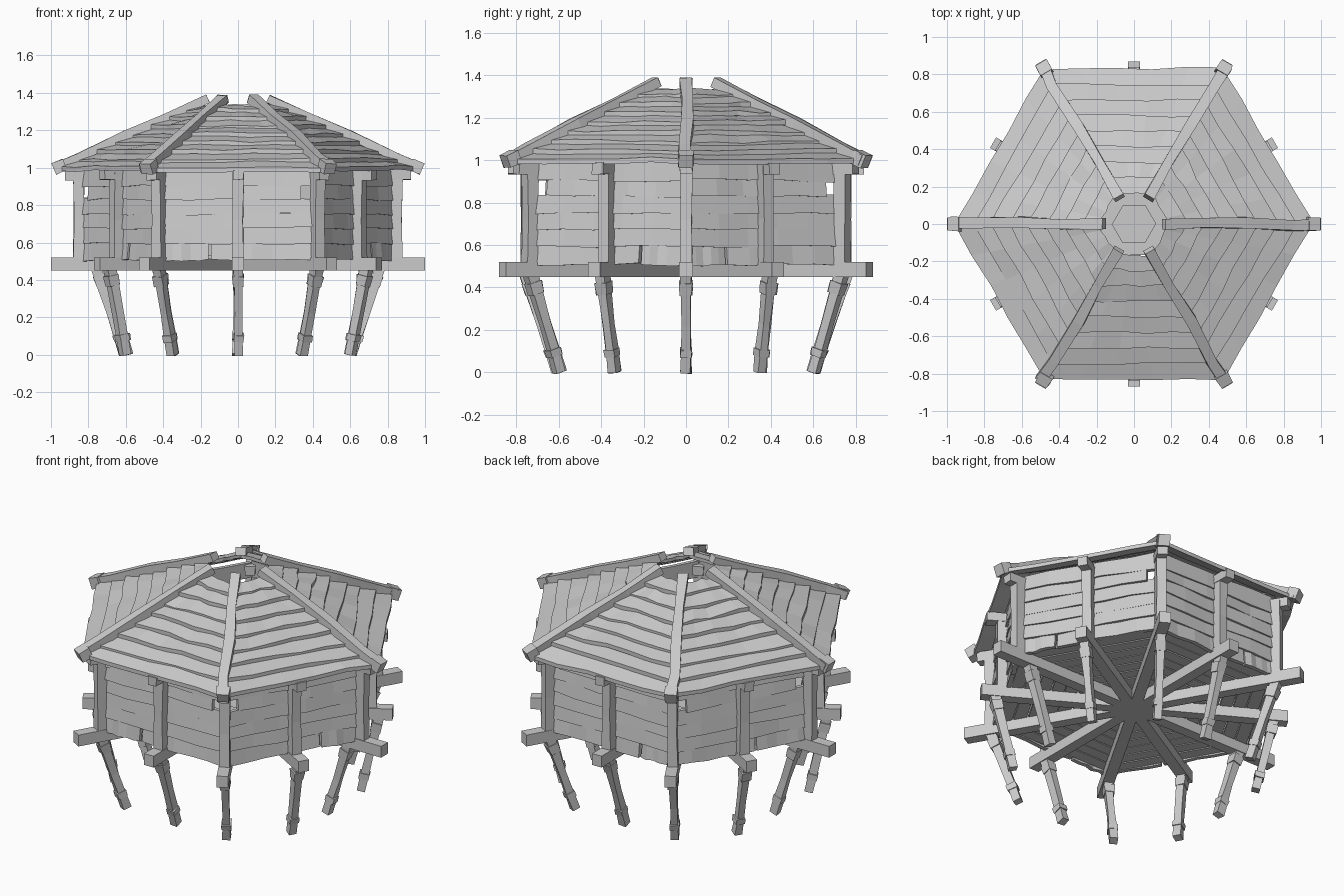
import bpy, bmesh, math, random
from mathutils import Vector

if "Cube" in bpy.data.objects:
    bpy.data.objects.remove(bpy.data.objects["Cube"])

random.seed(4)
SIDES = 6


def jit(a):
    return random.uniform(-a, a)


def polar(r, deg, z):
    a = math.radians(deg)
    return Vector((r * math.cos(a), r * math.sin(a), z))


def loft(bm, rings):
    """Bridge four-point rings into a closed faceted solid."""
    vs = [[bm.verts.new(p) for p in ring] for ring in rings]
    for a, b in zip(vs, vs[1:]):
        for i in range(4):
            j = (i + 1) % 4
            bm.faces.new((a[i], a[j], b[j], b[i]))
    bm.faces.new(vs[0][::-1])
    bm.faces.new(vs[-1])


def beam(bm, path, sizes, out, wobble=0.0):
    """Rectangular timber along a path; 'out' is the across direction."""
    d = (path[-1] - path[0]).normalized()
    side = (out - d * out.dot(d)).normalized()
    up = side.cross(d)
    rings = []
    for p, (w, h) in zip(path, sizes):
        rings.append([p + side * (sx * w / 2 + jit(wobble)) + up * (sy * h / 2 + jit(wobble))
                      for sx, sy in ((-1, -1), (1, -1), (1, 1), (-1, 1))])
    loft(bm, rings)


def finish(bm, name):
    bmesh.ops.recalc_face_normals(bm, faces=bm.faces)
    me = bpy.data.meshes.new(name)
    bm.to_mesh(me)
    bm.free()
    bpy.context.collection.objects.link(bpy.data.objects.new(name, me))


def tangent(deg):
    return polar(1, deg + 90, 0)


# Radial floor beams, posts, top stubs and legs: long at corners, short at mid-sides
floor, posts, stubs, legs = (bmesh.new() for _ in range(4))
for k in range(12):
    deg = k * 30
    corner = k % 2 == 0
    t = tangent(deg)
    tip, post_r, stub = (1.0, 0.85, 0.925) if corner else (0.87, 0.75, 0.84)
    beam(floor, [polar(0, deg, 0.485), polar(tip, deg, 0.485)], [(0.065, 0.07)] * 2, t)
    beam(posts, [polar(post_r, deg, z) for z in (0.46, 0.72, 0.975)],
         [(0.06, 0.06), (0.053, 0.055), (0.06, 0.06)], t, 0.003)
    beam(stubs, [polar(stub - 0.15, deg, 0.962), polar(stub, deg, 0.962)],
         [(0.06, 0.055)] * 2, t, 0.003)

    # Tapered leg with an upper collar and a lower band
    on_axis = k % 3 == 0
    top_r = 0.77 if on_axis else (0.86 if corner else 0.80)
    low_r = 0.61 if on_axis else 0.69
    a, b = polar(top_r, deg, 0.50), polar(low_r, deg + jit(0.8), 0.0)
    at = lambda f: a.lerp(b, f)
    beam(legs, [at(0), at(0.2), at(0.55), at(0.8), at(1)],
         [(0.058, 0.06), (0.046, 0.05), (0.04, 0.045), (0.043, 0.047), (0.046, 0.048)], t, 0.003)
    beam(legs, [at(0.15), at(0.26)], [(0.062, 0.064), (0.056, 0.058)], t, 0.003)
    beam(legs, [at(0.78), at(0.85)], [(0.054, 0.057), (0.053, 0.056)], t, 0.003)
for bm, name in ((floor, "floor_beams"), (posts, "wall_posts"),
                 (stubs, "post_top_stubs"), (legs, "legs")):
    finish(bm, name)

# Floor boards: concentric rows laid over the beams
for s in range(SIDES):
    bm = bmesh.new()
    for i in range(8):
        r0 = 0.81 - i * 0.088 + jit(0.004)
        r1 = r0 - 0.08
        loft(bm, [[polar(r, s * 60 + e, z) for r, z in
                   ((r0, 0.512), (r0, 0.53), (r1, 0.53), (r1, 0.512))] for e in (0, 60)])
    finish(bm, f"floor_boards_{s + 1}")

# Wall boards: uneven overlapping rows on each side; one row stops short at some corners
rows = [(0.505, 0.6), (0.592, 0.682), (0.675, 0.76), (0.75, 0.835), (0.83, 0.91), (0.903, 1.005)]
short = [(0, 1), (0, 0), (1, 1), (1, 1), (0, 1), (1, 0)]
for s in range(SIDES):
    bm = bmesh.new()
    n = polar(1, s * 60 + 30, 0)
    a, b = polar(0.825, s * 60, 0), polar(0.825, s * 60 + 60, 0)
    for i, (z0, z1) in enumerate(rows):
        trim = [0.08 * v if i == 4 else 0.0 for v in short[s]]
        t0, t1 = trim[0] + random.uniform(0, 0.02), 1 - trim[1] - random.uniform(0, 0.02)
        spans = [(t0, t1)]
        if i == 0:
            cut = random.uniform(0.25, 0.75)
            spans = [(t0, cut - 0.008), (cut + 0.008, t1)]
        for u0, u1 in spans:
            rings = []
            skew = jit(0.012)
            for j in range(6):
                p = a.lerp(b, u0 + (u1 - u0) * j / 5) + n * jit(0.006)
                lo = Vector((0, 0, z0 + skew * (j / 5 - 0.5) + jit(0.006)))
                hi = Vector((0, 0, z1 + jit(0.006)))
                rings.append([p - n * 0.008 + lo, p + n * 0.018 + lo,
                              p + n * 0.008 + hi, p - n * 0.014 + hi])
            loft(bm, rings)
    finish(bm, f"wall_boards_{s + 1}")


def roof_z(r):
    return 0.99 + 0.355 * (0.96 - r) / 0.77


# Roof boards: overlapping rows that shorten towards the smoke hole
N = 8
for s in range(SIDES):
    bm = bmesh.new()
    for i in range(N):
        ro = 0.96 - i * 0.77 / N
        ri = ro - 0.77 / N - (0.02 if i < N - 1 else 0)
        lift, skew = 0.014 + jit(0.006), jit(0.02)
        rings = []
        for j in range(6):
            f = j / 5
            inner = 0 < j < 5
            o = ro + (f - 0.5) * skew + (jit(0.008) if inner else 0)
            n = ri + (f - 0.5) * skew + (jit(0.006) if inner else 0)
            wave = jit(0.005)

            def pt(r, dz):
                p = polar(r, s * 60, 0).lerp(polar(r, s * 60 + 60, 0), f)
                return p + Vector((0, 0, roof_z(r) + dz))
            rings.append([pt(o, lift + wave - 0.024), pt(o, lift + wave),
                          pt(n, wave - 0.008), pt(n, wave - 0.028)])
        loft(bm, rings)
    finish(bm, f"roof_boards_{s + 1}")

# Ridge timbers with a thicker block at the eave
ridges = bmesh.new()
for s in range(SIDES):
    deg, t = s * 60, tangent(s * 60)
    path = [polar(r, deg + jit(1.0), roof_z(r) + 0.014 + dz) for r, dz in
            ((0.97, -0.003), (0.85, 0), (0.6, 0.004), (0.38, -0.004), (0.16, -0.004))]
    beam(ridges, path, [(0.062, 0.055), (0.055, 0.05), (0.06, 0.05), (0.05, 0.048), (0.058, 0.045)], t, 0.003)
    beam(ridges, [polar(0.925, deg, roof_z(0.925) + 0.012), polar(0.985, deg, roof_z(0.985) + 0.014)],
         [(0.074, 0.064), (0.07, 0.062)], t, 0.003)
finish(ridges, "roof_ridge_timbers")
